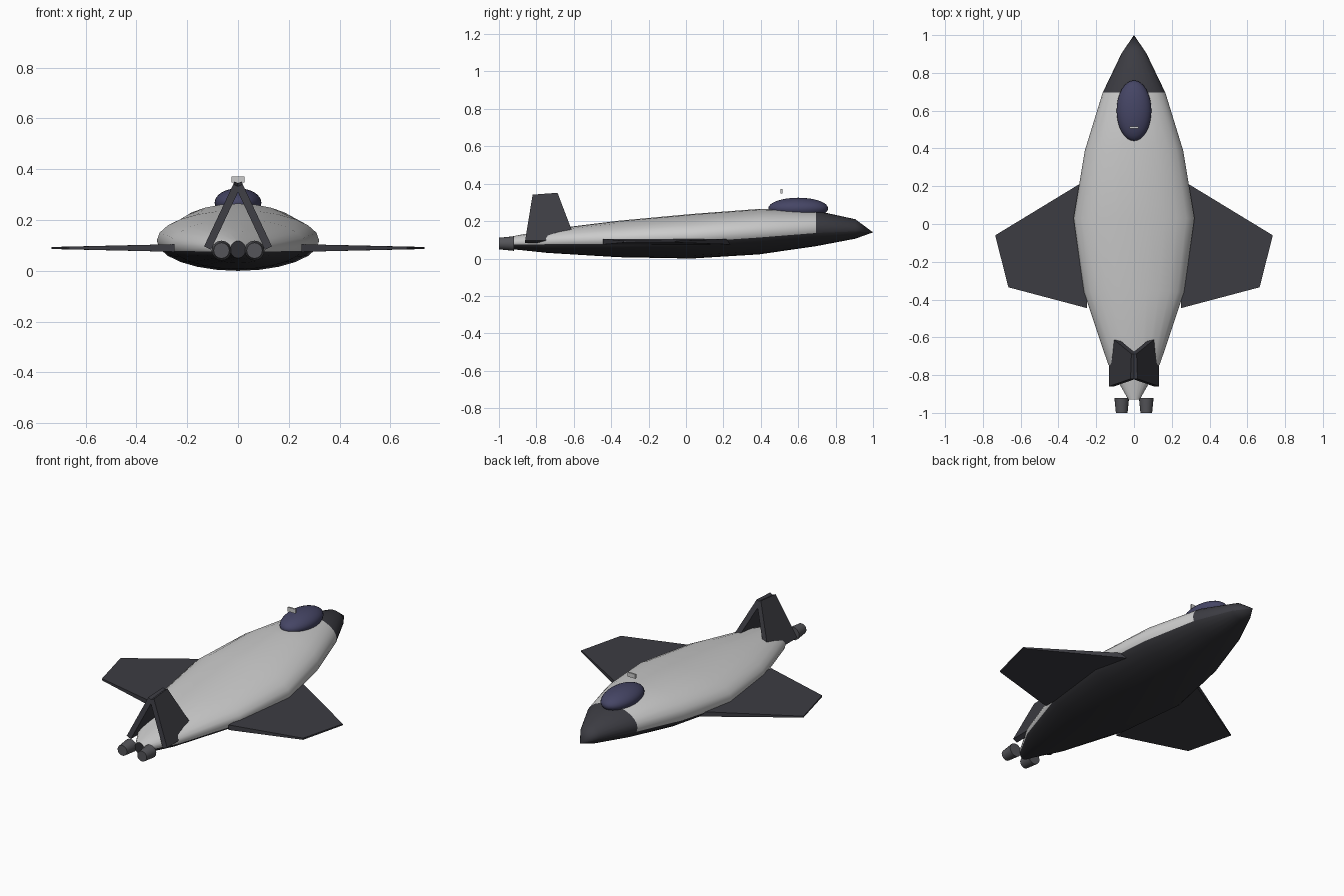
import bpy, bmesh, math
from mathutils import Matrix, Vector

if "Cube" in bpy.data.objects:
    bpy.data.objects.remove(bpy.data.objects["Cube"])


def mat(name, r, g, b):
    m = bpy.data.materials.new(name)
    m.diffuse_color = (r, g, b, 1)
    m.use_nodes = True
    m.node_tree.nodes["Principled BSDF"].inputs["Base Color"].default_value = m.diffuse_color
    return m


LIGHT = mat("light_grey", 0.62, 0.62, 0.62)
DARK = mat("dark_tiles", 0.045, 0.045, 0.055)
BELLY = mat("belly_black", 0.03, 0.03, 0.035)
GLASS = mat("canopy_glass", 0.06, 0.06, 0.13)
METAL = mat("nozzle_metal", 0.09, 0.09, 0.1)


def finish(bm, name, mats, smooth=None):
    bmesh.ops.recalc_face_normals(bm, faces=bm.faces)
    me = bpy.data.meshes.new(name)
    bm.to_mesh(me)
    bm.free()
    for m in mats:
        me.materials.append(m)
    ob = bpy.data.objects.new(name, me)
    bpy.context.collection.objects.link(ob)
    if smooth:
        bpy.ops.object.select_all(action='DESELECT')
        ob.select_set(True)
        bpy.context.view_layer.objects.active = ob
        bpy.ops.object.shade_smooth_by_angle(angle=math.radians(smooth))
    return ob


def slab(name, lower, upper, material):
    """Closed solid between two matching outlines."""
    bm = bmesh.new()
    a = [bm.verts.new(p) for p in lower]
    b = [bm.verts.new(p) for p in upper]
    bm.faces.new(a)
    bm.faces.new(b)
    n = len(a)
    for i in range(n):
        j = (i + 1) % n
        bm.faces.new((a[i], a[j], b[j], b[i]))
    return finish(bm, name, [material])


# Fuselage: elliptical loft; (y, half width, bottom z, top z)
sections = [(-0.93, 0.03, 0.05, 0.118), (-0.74, 0.138, 0.03, 0.155),
            (-0.36, 0.265, 0.007, 0.202), (0.03, 0.32, 0.0, 0.238),
            (0.39, 0.26, 0.022, 0.265), (0.695, 0.166, 0.066, 0.256),
            (0.905, 0.065, 0.106, 0.21)]
N = 24
bm = bmesh.new()
rings = []
for y, w, lo, hi in sections:
    c, h = (lo + hi) / 2, (hi - lo) / 2
    rings.append([bm.verts.new((w * math.cos(2 * math.pi * i / N), y,
                                c + h * math.sin(2 * math.pi * i / N))) for i in range(N)])
for k in range(len(rings) - 1):
    for i in range(N):
        j = (i + 1) % N
        f = bm.faces.new((rings[k][i], rings[k][j], rings[k + 1][j], rings[k + 1][i]))
        belly = 13 <= i <= 22          # faces more than 15 degrees below the waist
        f.material_index = 2 if belly else (1 if k == len(rings) - 2 else 0)
bm.faces.new(rings[0]).material_index = 2
tip = bm.verts.new((0, 1.0, 0.14))
for i in range(N):
    f = bm.faces.new((rings[-1][i], rings[-1][(i + 1) % N], tip))
    f.material_index = 2 if 13 <= i <= 22 else 1
finish(bm, "fuselage", [LIGHT, DARK, BELLY], 35)

# Canopy
bm = bmesh.new()
bmesh.ops.create_uvsphere(bm, u_segments=32, v_segments=16, radius=1,
                          matrix=Matrix.Translation((0, 0.6, 0.268)) @ Matrix.Diagonal((0.092, 0.16, 0.057, 1)))
finish(bm, "canopy", [GLASS], 60)

# Small tag above the canopy
bm = bmesh.new()
bmesh.ops.create_cube(bm, size=1, matrix=Matrix.Translation((0, 0.51, 0.36)) @ Matrix.Diagonal((0.05, 0.01, 0.025, 1)))
finish(bm, "roof_tag", [LIGHT])

# Fin outline in side view (y, z); the fin leans inward to the centre line
fin = [(-0.86, 0.09), (-0.59, 0.09), (-0.687, 0.345), (-0.82, 0.335)]
lean = Vector((0.255, 0, 0.12)).normalized() * 0.015
# Wing outline (x, y, half thickness)
wing = [(0.25, 0.235, 0.015), (0.735, -0.06, 0.004), (0.665, -0.335, 0.005), (0.25, -0.445, 0.015)]

for side, s in (("left", -1), ("right", 1)):
    # Wing
    slab(side + "_wing", [(s * x, y, 0.09 - t) for x, y, t in wing],
         [(s * x, y, 0.09 + t) for x, y, t in wing], DARK)
    # Tail fin
    mid = [Vector((0.12 - (z - 0.09) * 0.47, y, z)) for y, z in fin]
    outs = [[(s * p.x, p.y, p.z) for p in (v + d * lean for v in mid)] for d in (-1, 1)]
    slab(side + "_tail_fin", outs[0], outs[1], DARK)
    # Engine nozzle
    bm = bmesh.new()
    bmesh.ops.create_cone(bm, cap_ends=True, segments=16, radius1=0.039, radius2=0.031, depth=0.08,
                          matrix=Matrix.Translation((s * 0.065, -0.96, 0.08)) @ Matrix.Rotation(math.pi / 2, 4, 'X'))
    finish(bm, side + "_nozzle", [METAL], 40)
